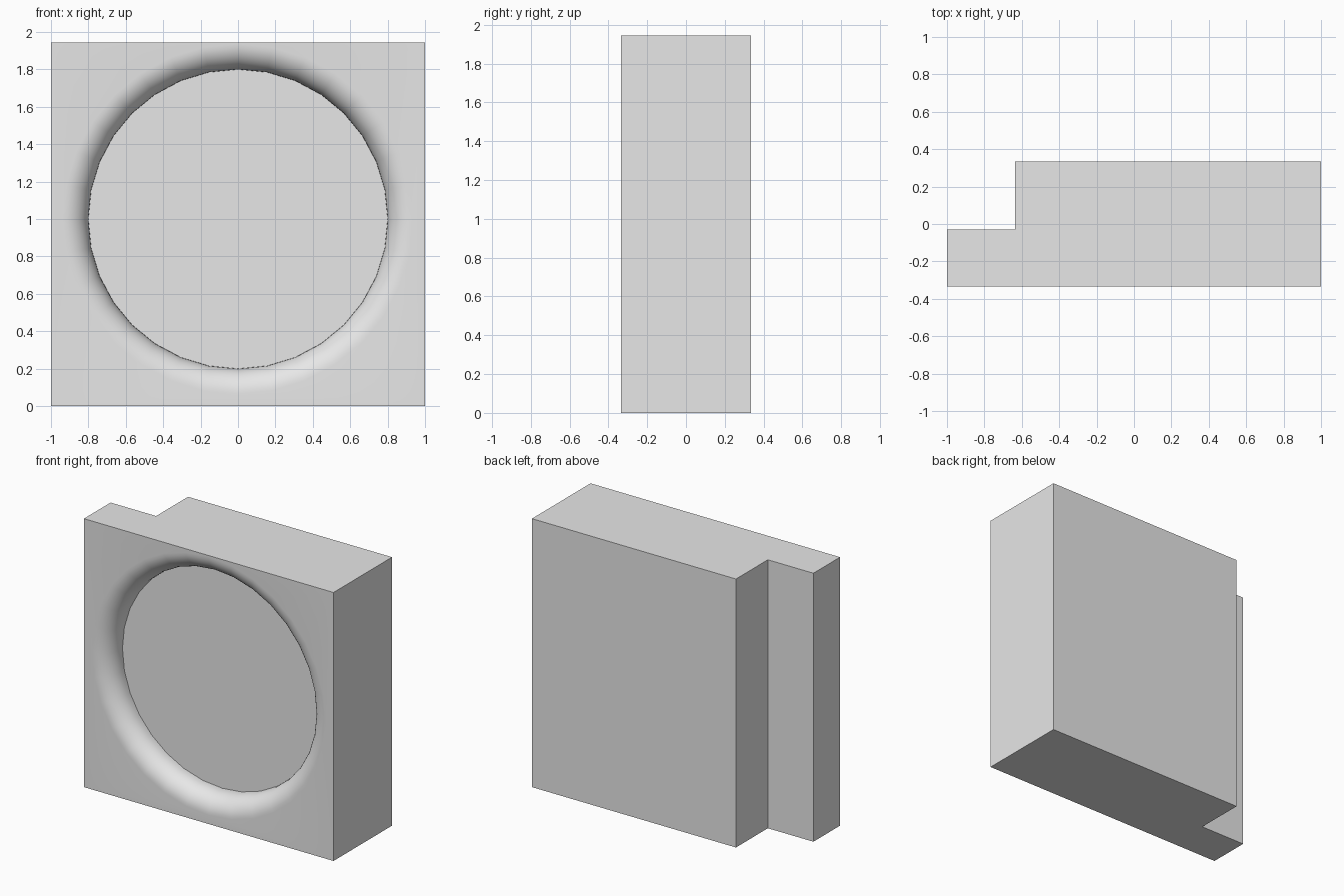
import bpy, bmesh
from math import pi, sin, cos

cube = bpy.data.objects.get("Cube")
if cube:
    bpy.data.objects.remove(cube, do_unlink=True)

HEIGHT, FRONT, BACK = 1.945, -0.335, 0.335
STEP_X, STEP_Y = -0.635, -0.03
CENTRE_Z, RADIUS, FILLET, DEPTH = 1.0, 0.8, 0.136, 0.155
SIDES, STEPS = 32, 10

grey = bpy.data.materials.new("plain grey")
grey.use_nodes = True
colour = (0.8, 0.8, 0.8, 1)
grey.diffuse_color = colour
grey.node_tree.nodes["Principled BSDF"].inputs["Base Color"].default_value = colour


def make_object(name, bm):
    bmesh.ops.recalc_face_normals(bm, faces=bm.faces)
    mesh = bpy.data.meshes.new(name)
    bm.to_mesh(mesh)
    bm.free()
    mesh.materials.append(grey)
    obj = bpy.data.objects.new(name, mesh)
    bpy.context.collection.objects.link(obj)
    return obj


# Block with a stepped back edge, extruded upward from its plan
bm = bmesh.new()
plan = [(-1, FRONT), (1, FRONT), (1, BACK), (STEP_X, BACK), (STEP_X, STEP_Y), (-1, STEP_Y)]
base = bm.faces.new([bm.verts.new((x, y, 0)) for x, y in plan])
top = bmesh.ops.extrude_face_region(bm, geom=[base])["geom"]
bmesh.ops.translate(bm, vec=(0, 0, HEIGHT),
                    verts=[v for v in top if isinstance(v, bmesh.types.BMVert)])
block = make_object("dished_block", bm)

# Round cutter: straight wall at the floor, then a rounded lip opening to the front
profile = [(RADIUS, FRONT + DEPTH)]
for i in range(STEPS + 1):
    a = pi / 2 * i / STEPS
    profile.append((RADIUS + FILLET * (1 - cos(a)), FRONT + FILLET * (1 - sin(a))))
profile.append((RADIUS + FILLET, FRONT - 0.1))

bm = bmesh.new()
rings = []
for r, y in profile:
    angles = [2 * pi * k / SIDES for k in range(SIDES)]
    rings.append([bm.verts.new((r * cos(a), y, CENTRE_Z + r * sin(a))) for a in angles])
for lower, upper in zip(rings, rings[1:]):
    for k in range(SIDES):
        n = (k + 1) % SIDES
        bm.faces.new((lower[k], lower[n], upper[n], upper[k]))
bm.faces.new(rings[0])
bm.faces.new(rings[-1])
cutter = make_object("recess_cutter", bm)
cutter.hide_render = True

# Cut the round recess
cut = block.modifiers.new("recess", "BOOLEAN")
cut.operation = "DIFFERENCE"
cut.solver = "EXACT"
cut.object = cutter
bpy.ops.object.select_all(action="DESELECT")
block.select_set(True)
bpy.context.view_layer.objects.active = block
bpy.ops.object.modifier_apply(modifier=cut.name)
bpy.data.objects.remove(cutter, do_unlink=True)
bpy.ops.object.shade_smooth_by_angle(angle=pi / 6)
